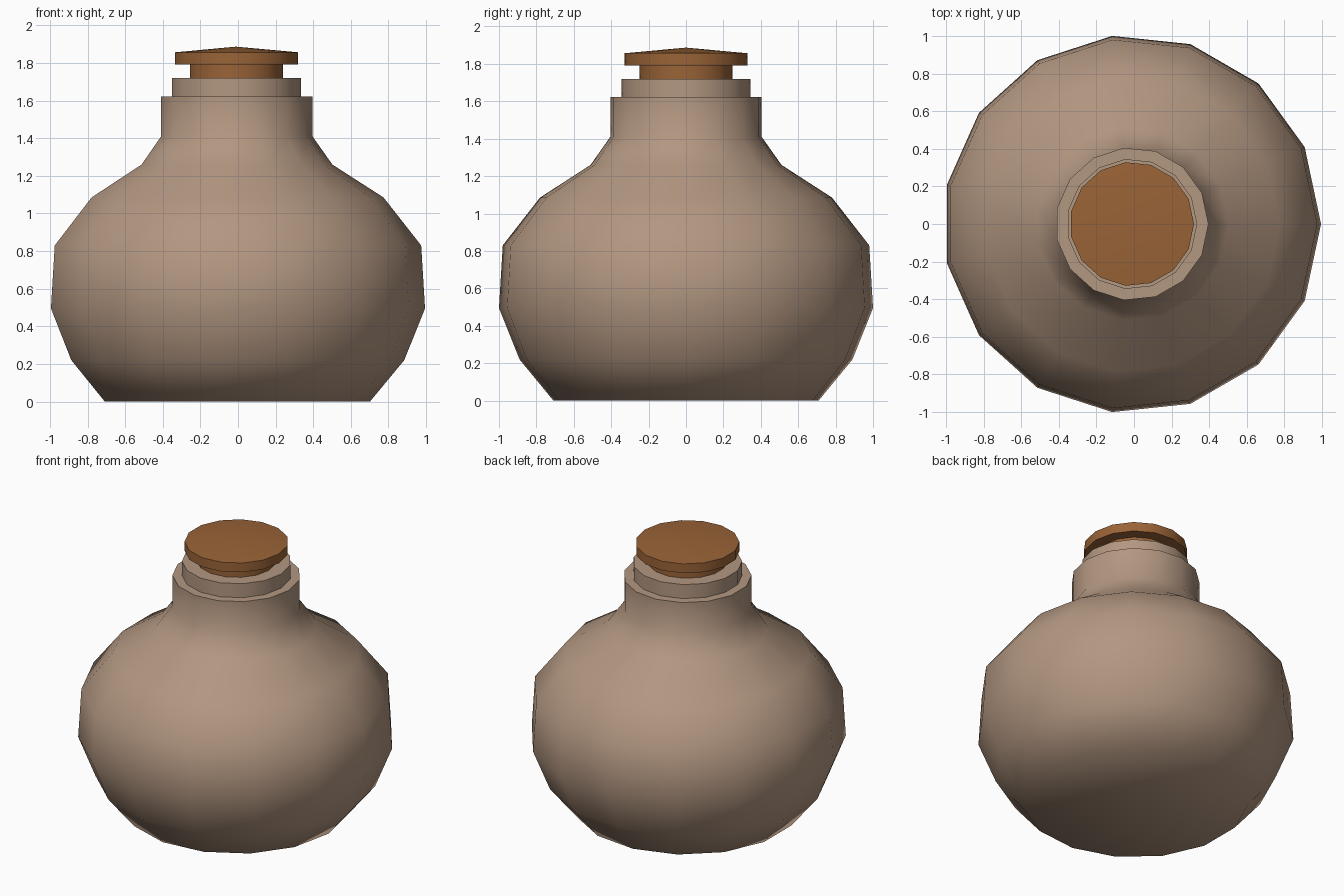
import bpy, bmesh, math

if "Cube" in bpy.data.objects:
    bpy.data.objects.remove(bpy.data.objects["Cube"])

SIDES = 15
CX = -0.011  # odd-sided lathe: axis sits slightly left of the bounding-box centre


def material(name, rgb):
    m = bpy.data.materials.new(name)
    m.diffuse_color = (*rgb, 1)
    m.use_nodes = True
    m.node_tree.nodes["Principled BSDF"].inputs["Base Color"].default_value = m.diffuse_color
    return m


def lathe(name, profile, mat, angle):
    """Revolve (radius, z) points; radius 0 becomes a pole."""
    bm = bmesh.new()
    rings = []
    for r, z in profile:
        if r == 0:
            rings.append([bm.verts.new((CX, 0, z))] * SIDES)
        else:
            rings.append([bm.verts.new((CX + r * math.cos(math.tau * i / SIDES),
                                        r * math.sin(math.tau * i / SIDES), z))
                          for i in range(SIDES)])
    for a, b in zip(rings, rings[1:]):
        for i in range(SIDES):
            j = (i + 1) % SIDES
            bm.faces.new(list(dict.fromkeys((a[i], a[j], b[j], b[i]))))
    bmesh.ops.recalc_face_normals(bm, faces=bm.faces)
    me = bpy.data.meshes.new(name)
    bm.to_mesh(me)
    bm.free()
    me.materials.append(mat)
    ob = bpy.data.objects.new(name, me)
    bpy.context.collection.objects.link(ob)
    bpy.ops.object.select_all(action='DESELECT')
    ob.select_set(True)
    bpy.context.view_layer.objects.active = ob
    bpy.ops.object.shade_smooth_by_angle(angle=math.radians(angle))
    return ob


clay = material("tan clay", (0.45, 0.31, 0.22))
cork = material("brown cork", (0.32, 0.125, 0.038))

# Round flask body with neck and stepped rim
lathe("flask_body", [(0, 0), (0.713, 0), (0.895, 0.22), (1.0055, 0.495),
                     (0.985, 0.83), (0.785, 1.085), (0.513, 1.26),
                     (0.407, 1.41), (0.407, 1.622), (0.347, 1.622),
                     (0.347, 1.72), (0, 1.72)], clay, 60)

# Stopper: narrow stem, wider cap with a very shallow peak
lathe("stopper", [(0, 1.70), (0.251, 1.70), (0.251, 1.792), (0.33, 1.792),
                  (0.33, 1.857), (0, 1.887)], cork, 30)
